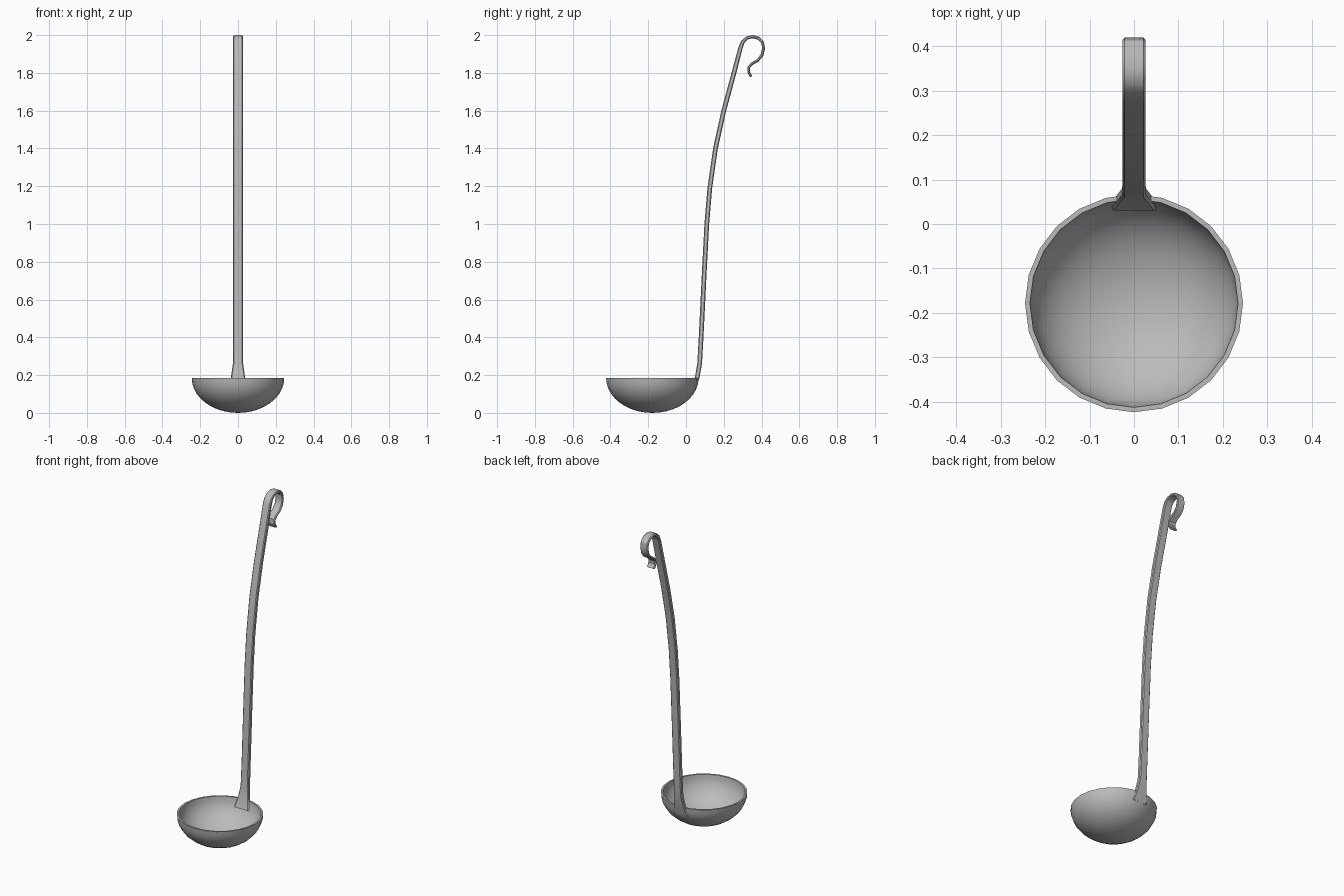
import bpy, bmesh
from math import sin, cos, pi
from mathutils import Vector

cube = bpy.data.objects.get("Cube")
if cube:
    bpy.data.objects.remove(cube, do_unlink=True)

steel = bpy.data.materials.new("brushed_steel")
steel.use_nodes = True
color = (0.5, 0.5, 0.5, 1)
steel.diffuse_color = color
steel.node_tree.nodes["Principled BSDF"].inputs["Base Color"].default_value = color


def finish(name, bm):
    bmesh.ops.recalc_face_normals(bm, faces=bm.faces)
    mesh = bpy.data.meshes.new(name)
    bm.to_mesh(mesh)
    bm.free()
    mesh.materials.append(steel)
    obj = bpy.data.objects.new(name, mesh)
    bpy.context.collection.objects.link(obj)
    bpy.ops.object.select_all(action="DESELECT")
    obj.select_set(True)
    bpy.context.view_layer.objects.active = obj
    bpy.ops.object.shade_smooth_by_angle(angle=pi / 6)
    return obj


# Bowl: thin half ellipsoid shell, spun around its own axis
RIM_Z, RADIUS, WALL, SEGMENTS, RINGS = 0.185, 0.245, 0.011, 24, 10
CENTER_Y = -0.178
bm = bmesh.new()
angles = [pi / 2 * i / RINGS for i in range(RINGS + 1)]
outer = [(RADIUS * sin(a), RIM_Z - RIM_Z * cos(a)) for a in angles]
inner = [((RADIUS - WALL) * sin(a), RIM_Z - (RIM_Z - WALL) * cos(a)) for a in reversed(angles)]
verts = [bm.verts.new((r, CENTER_Y, z)) for r, z in outer + inner]
edges = [bm.edges.new(pair) for pair in zip(verts, verts[1:])]
bmesh.ops.spin(bm, geom=verts + edges, cent=(0, CENTER_Y, 0), axis=(0, 0, 1),
               angle=2 * pi, steps=SEGMENTS, use_merge=True)
bmesh.ops.remove_doubles(bm, verts=bm.verts, dist=1e-4)
finish("bowl", bm)


# Handle: chamfered strip swept along a side profile of (y, z, half width, thickness)
path = [
    (0.042, 0.130, 0.050, 0.024), (0.060, 0.190, 0.037, 0.024),
    (0.072, 0.260, 0.027, 0.025), (0.080, 0.400, 0.026, 0.025),
    (0.097, 0.750, 0.026, 0.025), (0.110, 1.000, 0.026, 0.025),
    (0.126, 1.190, 0.026, 0.025), (0.156, 1.400, 0.026, 0.025),
    (0.200, 1.600, 0.026, 0.025), (0.254, 1.800, 0.026, 0.025),
    (0.289, 1.935, 0.026, 0.023),
    # Hanging hook
    (0.302, 1.966, 0.026, 0.020), (0.323, 1.985, 0.026, 0.018),
    (0.352, 1.992, 0.026, 0.017), (0.384, 1.984, 0.026, 0.017),
    (0.405, 1.962, 0.026, 0.016), (0.411, 1.930, 0.026, 0.016),
    (0.402, 1.893, 0.026, 0.016), (0.380, 1.866, 0.026, 0.015),
    (0.349, 1.848, 0.026, 0.015), (0.333, 1.830, 0.026, 0.015),
    (0.331, 1.806, 0.026, 0.014), (0.345, 1.780, 0.026, 0.014),
]
CHAMFER = 0.005
bm = bmesh.new()
loops = []
for i, (y, z, half, thick) in enumerate(path):
    before, after = path[max(i - 1, 0)], path[min(i + 1, len(path) - 1)]
    tangent = Vector((0, after[0] - before[0], after[1] - before[1])).normalized()
    normal = Vector((0, tangent.z, -tangent.y))
    t = thick / 2
    quarter = [(half, t - CHAMFER), (half - CHAMFER, t)]
    section = quarter + [(-a, b) for a, b in reversed(quarter)]
    section += [(-a, -b) for a, b in section]
    loops.append([bm.verts.new(Vector((a, y, z)) + normal * b) for a, b in section])
for low, high in zip(loops, loops[1:]):
    for k in range(len(low)):
        n = (k + 1) % len(low)
        bm.faces.new((low[k], low[n], high[n], high[k]))
bm.faces.new(loops[0])
bm.faces.new(loops[-1])
finish("handle", bm)
